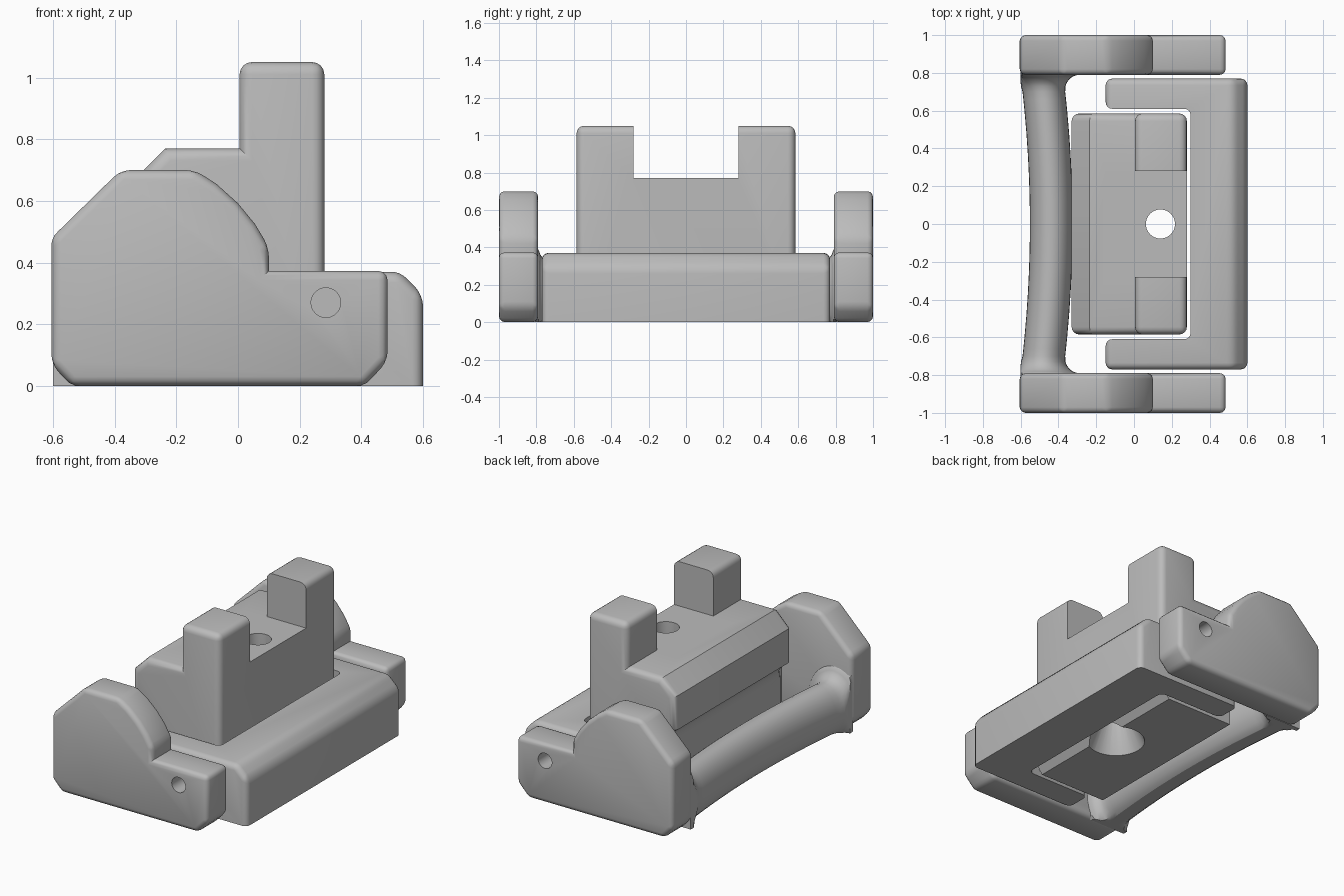
import bpy, bmesh, math
from mathutils import Matrix, Vector

cube = bpy.data.objects.get("Cube")
if cube:
    bpy.data.objects.remove(cube, do_unlink=True)

GREY = (0.5, 0.5, 0.5, 1.0)
grey = bpy.data.materials.new("light_grey")
grey.use_nodes = True
grey.diffuse_color = GREY
grey.node_tree.nodes["Principled BSDF"].inputs["Base Color"].default_value = GREY


def prism(outline, axis, lo, hi):
    """Extrude a flat outline along y (outline in x, z) or z (outline in x, y)."""
    bm = bmesh.new()
    place = (lambda a, b: (a, lo, b)) if axis == "y" else (lambda a, b: (a, b, lo))
    face = bm.faces.new([bm.verts.new(place(a, b)) for a, b in outline])
    top = bmesh.ops.extrude_face_region(bm, geom=[face])["geom"]
    move = Vector((0, hi - lo, 0) if axis == "y" else (0, 0, hi - lo))
    bmesh.ops.translate(bm, vec=move, verts=[g for g in top if isinstance(g, bmesh.types.BMVert)])
    bmesh.ops.recalc_face_normals(bm, faces=bm.faces)
    return bm


def bevel(bm, width, segments, test):
    """Bevel the sharp edges whose middle point passes the test."""
    bm.normal_update()
    edges = [e for e in bm.edges if e.calc_face_angle(0) > 0.5
             and test(e, (e.verts[0].co + e.verts[1].co) / 2)]
    bmesh.ops.bevel(bm, geom=edges, offset=width, segments=segments,
                    profile=0.5, affect="EDGES", clamp_overlap=True)


def finish(name, bm):
    mesh = bpy.data.meshes.new(name)
    bmesh.ops.recalc_face_normals(bm, faces=bm.faces)
    bm.to_mesh(mesh)
    bm.free()
    mesh.materials.append(grey)
    obj = bpy.data.objects.new(name, mesh)
    bpy.context.collection.objects.link(obj)
    return obj


def cut(obj, bm):
    """Subtract a solid from an object and throw the cutter away."""
    cutter = finish("cutter", bm)
    cutter.hide_render = True
    mod = obj.modifiers.new("cut", "BOOLEAN")
    mod.operation, mod.solver, mod.object = "DIFFERENCE", "EXACT", cutter
    deps = bpy.context.evaluated_depsgraph_get()
    mesh = bpy.data.meshes.new_from_object(obj.evaluated_get(deps))
    obj.modifiers.clear()
    obj.data = mesh
    bpy.data.objects.remove(cutter, do_unlink=True)


def cone(r1, r2, depth, matrix):
    bm = bmesh.new()
    bmesh.ops.create_cone(bm, cap_ends=True, segments=40, radius1=r1, radius2=r2,
                          depth=depth, matrix=matrix)
    return bm


def pivot_hole(side):
    turn = Matrix.Rotation(math.pi / 2, 4, "X")
    return cone(0.048, 0.048, 0.4, Matrix.Translation((0.285, side * 0.9, 0.27)) @ turn)


parts = []

# Centre block with undercut back
block_outline = [(0.22, 0), (0.28, 0.08), (0.28, 1.05), (0.005, 1.05), (0.005, 0.77),
                 (-0.235, 0.77), (-0.33, 0.675), (-0.33, 0.46), (-0.29, 0.43),
                 (-0.26, 0.39), (-0.25, 0.34), (-0.25, 0)]
bm = prism(block_outline, "y", -0.585, 0.585)
bevel(bm, 0.04, 4, lambda e, m: e.is_convex and m.z > 0.3
      and not (m.x < -0.2 and abs(m.y) < 0.5))
block = finish("centre_block", bm)

# Gap between the two posts
bm = bmesh.new()
bmesh.ops.create_cube(bm, size=1, matrix=Matrix.Translation((0.15, 0, 1.27))
                      @ Matrix.Diagonal((0.6, 0.56, 1, 1)))
cut(block, bm)

# Screw hole and countersink
cut(block, cone(0.077, 0.077, 2, Matrix.Translation((0.14, 0, 0.5))))
cut(block, cone(0.18, 0.06, 0.26, Matrix.Translation((0.14, 0, 0.11))))
parts.append(block)

# Three sided frame around the block
frame_outline = [(0.6, -0.77), (0.6, 0.77), (-0.15, 0.77), (-0.15, 0.61),
                 (0.3, 0.61), (0.3, -0.61), (-0.15, -0.61), (-0.15, -0.77)]
bm = prism(frame_outline, "z", 0, 0.37)
bevel(bm, 0.075, 1, lambda e, m: m.x > 0.59 and m.z > 0.36)
bevel(bm, 0.035, 4, lambda e, m: m.z > 0.01
      and not (m.z > 0.36 and m.x < 0.35 and abs(m.y) < 0.62))
frame = finish("frame", bm)
for side in (-1, 1):
    cut(frame, pivot_hole(side))
parts.append(frame)

# Side plates of the lever
plate_outline = [(-0.54, 0), (-0.605, 0.07), (-0.605, 0.48), (-0.38, 0.70), (-0.14, 0.70),
                 (-0.07, 0.655), (0, 0.592), (0.055, 0.525), (0.1, 0.45), (0.1, 0.373),
                 (0.485, 0.373), (0.485, 0.08), (0.41, 0)]
for side, name in ((-1, "front_side_plate"), (1, "back_side_plate")):
    bm = prism(plate_outline, "y", min(side * 0.79, side), max(side * 0.79, side))
    bevel(bm, 0.03, 3, lambda e, m: e.is_convex)
    plate = finish(name, bm)
    cut(plate, pivot_hole(side))
    parts.append(plate)

# Curved grip bar, flared where it meets the plates
half = [0.12 * i for i in range(6)] + [0.66, 0.7, 0.73, 0.75, 0.77, 0.78, 0.788, 0.81]
stations = [-y for y in reversed(half[1:])] + half
bm = bmesh.new()
rings = []
for y in stations:
    bend = (y / 0.79) ** 2 * 0.05
    d = min(max(abs(y) - 0.7, 0), 0.09)
    flare = 0.09 - math.sqrt(0.09 ** 2 - d * d)
    ring = []
    for i in range(32):
        a = math.tau * i / 32
        x = -0.438 - bend + (0.113 + flare) * math.cos(a)
        z = 0.15 + (0.165 + flare) * math.sin(a)
        ring.append(bm.verts.new((max(x, -0.6), y, max(z, 0.0))))
    rings.append(ring)
for r, s in zip(rings, rings[1:]):
    for i in range(32):
        j = (i + 1) % 32
        bm.faces.new((r[i], r[j], s[j], s[i]))
bm.faces.new(rings[0])
bm.faces.new(rings[-1])
parts.append(finish("grip_bar", bm))

# Smooth shading with sharp edges kept
for obj in bpy.context.view_layer.objects:
    obj.select_set(False)
for obj in parts:
    obj.select_set(True)
bpy.context.view_layer.objects.active = parts[0]
bpy.ops.object.shade_smooth_by_angle(angle=math.radians(32))
